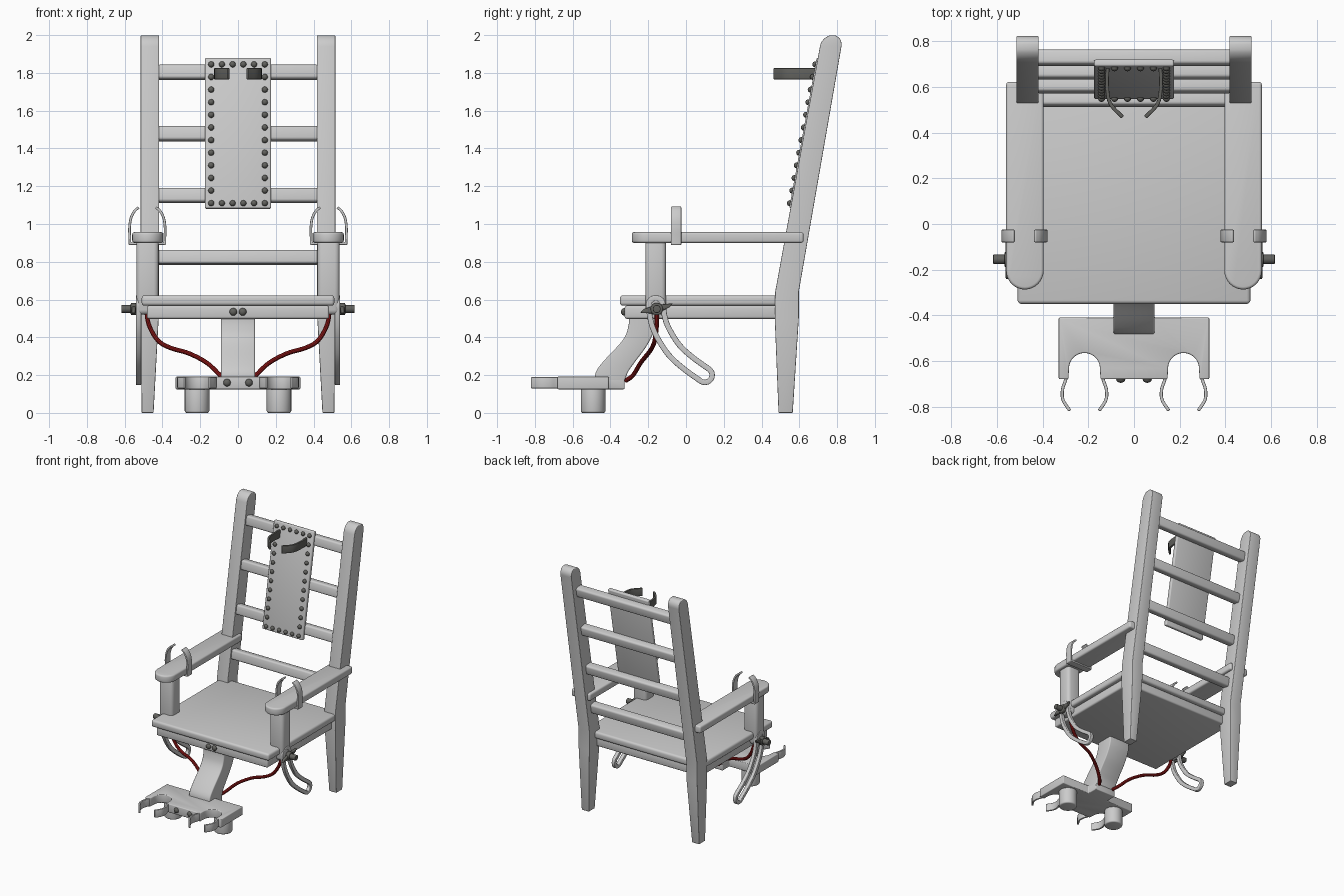
import bpy, bmesh, math
from mathutils import Matrix, Vector

if "Cube" in bpy.data.objects:
    bpy.data.objects.remove(bpy.data.objects["Cube"])

def material(name, rgb):
    m = bpy.data.materials.new(name)
    m.diffuse_color = (*rgb, 1)
    m.use_nodes = True
    m.node_tree.nodes["Principled BSDF"].inputs["Base Color"].default_value = m.diffuse_color
    return m

DARK = material("dark_metal", (0.12, 0.12, 0.11))
RED = material("red_cable", (0.3, 0.01, 0.01))
LEAN = math.atan(0.183)

# ---------- helpers ----------
def finish(name, bm, bevel=0, mirror=False, mat=None, segs=3):
    bmesh.ops.recalc_face_normals(bm, faces=bm.faces)
    me = bpy.data.meshes.new(name)
    bm.to_mesh(me)
    bm.free()
    return add(name, me, bevel, mirror, mat, segs)

def add(name, data, bevel=0, mirror=False, mat=None, segs=3):
    ob = bpy.data.objects.new(name, data)
    bpy.context.collection.objects.link(ob)
    if mat:
        data.materials.append(mat)
    if bevel:
        b = ob.modifiers.new("bevel", 'BEVEL')
        b.width, b.segments, b.limit_method, b.angle_limit = bevel, segs, 'ANGLE', math.radians(40)
    if mirror:
        ob.modifiers.new("mirror", 'MIRROR').use_mirror_merge = False
    return ob

def place(axis, u, v, w):
    return {'x': (w, u, v), 'y': (u, w, v), 'z': (u, v, w)}[axis]

def loft(name, rings, closed=False, **kw):
    """Skin rings of points; cap the ends, or join last ring to first."""
    bm = bmesh.new()
    vs = [[bm.verts.new(p) for p in r] for r in rings]
    n, m = len(vs[0]), len(vs)
    for i in range(m if closed else m - 1):
        a, b = vs[i], vs[(i + 1) % m]
        for j in range(n):
            bm.faces.new((a[j], a[(j + 1) % n], b[(j + 1) % n], b[j]))
    if not closed:
        bm.faces.new(vs[0])
        bm.faces.new(vs[-1])
    return finish(name, bm, **kw)

def prism(name, axis, pts, lo, hi, **kw):
    return loft(name, [[place(axis, u, v, w) for u, v in pts] for w in (lo, hi)], **kw)

def box(name, c, s, tilt=0, **kw):
    bm = bmesh.new()
    bmesh.ops.create_cube(bm, size=1, matrix=Matrix.Translation(c) @ Matrix.Rotation(-tilt, 4, 'X')
                          @ Matrix.Diagonal((*s, 1)))
    return finish(name, bm, **kw)

def cyl(name, axis, u, v, lo, hi, r, n=24, **kw):
    t = [2 * math.pi * i / n for i in range(n)]
    return prism(name, axis, [(u + r * math.cos(a), v + r * math.sin(a)) for a in t], lo, hi, **kw)

def dots(name, centres, r, squash=(1, 1, 1)):
    bm = bmesh.new()
    for c in centres:
        bmesh.ops.create_uvsphere(bm, u_segments=12, v_segments=8, radius=r,
                                  matrix=Matrix.Translation(c) @ Matrix.Diagonal((*squash, 1)))
    return finish(name, bm, mat=DARK)

def smooth(pts, n=6):
    """Catmull-Rom through the points."""
    p = [Vector(q) for q in pts]
    p = [2 * p[0] - p[1]] + p + [2 * p[-1] - p[-2]]
    out = []
    for a, b, c, d in zip(p, p[1:], p[2:], p[3:]):
        for i in range(n):
            t = i / n
            out.append(0.5 * (2 * b + (c - a) * t + (2 * a - 5 * b + 4 * c - d) * t * t
                              + (3 * b - a - 3 * c + d) * t ** 3))
    return out + [p[-2]]

def normals(p):
    res = []
    for i in range(len(p)):
        d = (p[min(i + 1, len(p) - 1)] - p[max(i - 1, 0)]).normalized()
        res.append(Vector((-d.y, d.x)))
    return res

def band(name, axis, pts, thick, lo, hi, n=6, **kw):
    """Flat strap that follows a smooth 2D path."""
    p = smooth(pts, n) if n else [Vector(q) for q in pts]
    rings = []
    for q, k in zip(p, normals(p)):
        a, b = q + k * thick / 2, q - k * thick / 2
        rings.append([place(axis, *a, lo), place(axis, *a, hi), place(axis, *b, hi), place(axis, *b, lo)])
    return loft(name, rings, **kw)

def capsule(p, r, n=10):
    """Outline at distance r round a path, with round ends."""
    k = normals(p)
    left = [q + m * r for q, m in zip(p, k)]
    right = [q - m * r for q, m in zip(p, k)][::-1]
    def cap(c, m):
        a0 = math.atan2(m.y, m.x)
        return [c + r * Vector((math.cos(a0 - math.pi * i / n), math.sin(a0 - math.pi * i / n)))
                for i in range(1, n)]
    return left + cap(p[-1], k[-1]) + right + cap(p[0], -k[0])

# ---------- back posts, leaning and tapering to the foot ----------
def ring(xi, xo, yf, yb, z):
    return [(xi, yf, z), (xo, yf, z), (xo, yb, z), (xi, yb, z)]

rings = [ring(.447, .51, .49, .565, 0), ring(.42, .515, .47, .597, .5), ring(.418, .515, .472, .597, .64)]
for i in range(7):
    t = math.radians(13 * i)
    c = .766 + .01 * math.sin(t)
    rings.append(ring(.418, .515, c - .057 * math.cos(t), c + .057 * math.cos(t), 1.94 + .06 * math.sin(t)))
loft("back_post", rings, bevel=.01, mirror=True)

# ---------- back rails and padded board ----------
for z in (1.803, 1.478, 1.151, .823):
    box("back_rail", (0, .728 + (z - 1.803) * .183, z), (.86, .065, .075), LEAN, bevel=.014)
box("back_board", (0, .634, 1.48), (.35, .03, .81), LEAN, bevel=.008)
studs = []
for i in range(6):
    for j in range(12):
        if i in (0, 5) or j in (0, 11):
            z = 1.11 + j * .735 / 11
            studs.append((-.142 + i * .284 / 5, .618 + (z - 1.48) * .183, z))
dots("board_studs", studs, .016)
band("head_clamp", 'z', [(.115, .69), (.118, .61), (.105, .53), (.05, .468)], .016, 1.765, 1.825,
     bevel=.004, mirror=True, mat=DARK)

# ---------- seat ----------
box("seat", (0, .09, .595), (1.02, .88, .055), bevel=.016)
box("seat_frame", (0, .09, .533), (.965, .83, .07), bevel=.012)
dots("seat_bolts", [(-.025, -.328, .535), (.025, -.328, .535)], .02, (1, .8, 1))

# ---------- arms ----------
arc = [(.478 + .082 * math.cos(a), -.205 + .082 * math.sin(a))
       for a in [math.pi + math.pi * i / 16 for i in range(17)]]
prism("armrest", 'z', arc + [(.56, .622), (.396, .622)], .9, .957, bevel=.012, mirror=True)
box("arm_post", (.479, -.16, .72), (.117, .11, .4), bevel=.025, mirror=True)
for s in (-1, 1):
    band("wrist_clamp", 'y', [(.48 + s * x, z) for x, z in
         [(.092, .89), (.093, .93), (.094, .98), (.087, 1.03), (.068, 1.068), (.045, 1.088)]],
         .014, -.08, -.025, bevel=.004, mirror=True)
box("wrist_clamp_base", (.48, -.052, .897), (.196, .055, .016), bevel=.004, mirror=True)

# ---------- slotted curved side plates with wing nuts ----------
path = smooth([(-.16, .57), (-.15, .5), (-.125, .43), (-.065, .335), (.01, .265), (.1, .2)])
outer, inner = capsule(path, .053), capsule(path, .024)
loft("slotted_plate", [[(.512, *a), (.54, *a), (.54, *b), (.512, *b)] for a, b in zip(outer, inner)],
     closed=True, bevel=.005, mirror=True)
cyl("nut_rod", 'x', -.155, .55, .48, .617, .021, 16, bevel=.004, mirror=True, mat=DARK)
cyl("nut_collar", 'x', -.155, .55, .54, .568, .033, 16, bevel=.006, mirror=True, mat=DARK)
prism("nut_wings", 'x', [(-.243, .528), (-.225, .55), (-.155, .572), (-.07, .58), (-.085, .56), (-.155, .527)],
      .543, .563, bevel=.005, mirror=True, mat=DARK)

# ---------- footrest ----------
front = smooth([(-.3, .54), (-.305, .46), (-.335, .385), (-.435, .275), (-.475, .22), (-.485, .17)])
back = smooth([(-.165, .54), (-.165, .45), (-.205, .36), (-.27, .27), (-.305, .22), (-.325, .17)])
loft("footrest_strut", [[(-.09, *f), (.09, *f), (.09, *b), (-.09, *b)] for f, b in zip(front, back)], bevel=.008)

half = [(.09, -.325), (.09, -.41), (.33, -.41), (.33, -.68), (.287, -.68)]
half += [(.217 + .068 * math.cos(a), -.633 + .068 * math.sin(a))
         for a in [math.pi * i / 14 for i in range(15)]] + [(.147, -.68)]
prism("foot_plate", 'z', half + [(-x, y) for x, y in reversed(half)], .125, .192, bevel=.006)
cyl("foot_stub", 'z', .217, -.492, 0, .14, .065, 32, bevel=.01, mirror=True)
dots("foot_plate_bolts", [(-.058, -.68, .16), (.058, -.68, .16)], .02, (1, .8, 1))
for s in (-1, 1):
    band("ankle_clamp", 'z', [(.217 + s * x, y) for x, y in
         [(.075, -.65), (.083, -.685), (.096, -.725), (.094, -.77), (.064, -.818)]],
         .014, .13, .19, bevel=.004, mirror=True)

# ---------- cables ----------
cu = bpy.data.curves.new("cable", 'CURVE')
cu.dimensions, cu.bevel_depth, cu.bevel_resolution, cu.use_fill_caps = '3D', .012, 3, True
pts = smooth([(.487, -.155, .57), (.473, -.155, .47), (.425, -.165, .385), (.36, -.18, .345),
              (.26, -.2, .315), (.165, -.24, .265), (.095, -.28, .2), (.06, -.32, .17)], 5)
sp = cu.splines.new('POLY')
sp.points.add(len(pts) - 1)
for q, p in zip(sp.points, pts):
    q.co = (*p, 1)
add("cable", cu, mirror=True, mat=RED)

# ---------- bake modifiers and shade ----------
bpy.ops.object.select_all(action='SELECT')
bpy.context.view_layer.objects.active = bpy.context.selected_objects[0]
bpy.ops.object.convert(target='MESH')
bpy.ops.object.shade_smooth_by_angle(angle=math.radians(35))
